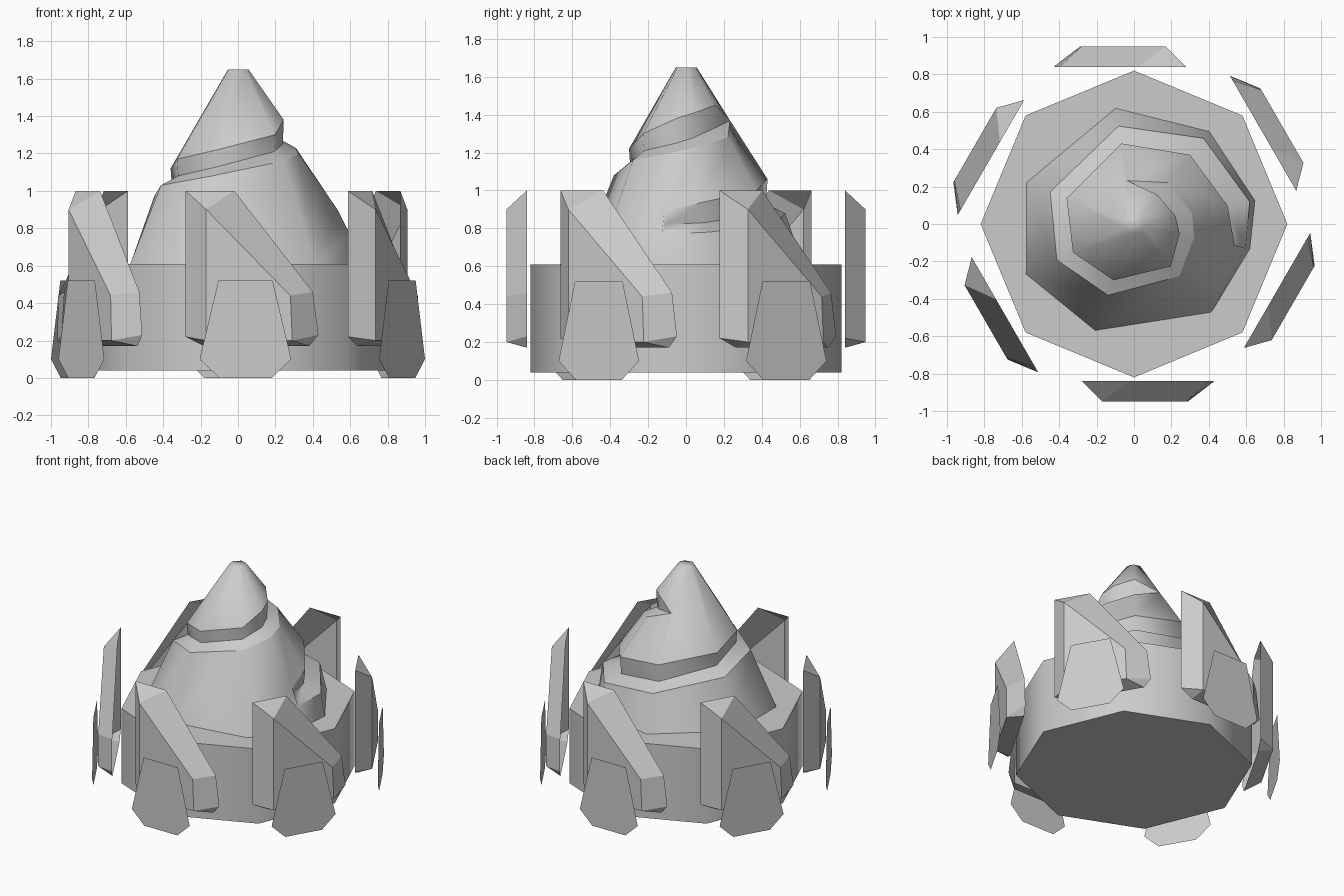
import bpy, bmesh
from math import radians, cos, sin, pi
from mathutils import Matrix, Vector

cube = bpy.data.objects.get("Cube")
if cube:
    bpy.data.objects.remove(cube)

grey = bpy.data.materials.new("light_grey")
grey.use_nodes = True
grey.diffuse_color = (0.6, 0.6, 0.6, 1)
grey.node_tree.nodes["Principled BSDF"].inputs["Base Color"].default_value = grey.diffuse_color


def add_object(name, bm, smooth_angle=0.0, sharp=()):
    """Turn a bmesh into an object; edges above the angle or listed stay sharp."""
    for f in bm.faces:
        f.smooth = smooth_angle > 0
    for e in bm.edges:
        e.smooth = e.calc_face_angle(pi) < smooth_angle
    for e in sharp:
        e.smooth = False
    mesh = bpy.data.meshes.new(name)
    bm.to_mesh(mesh)
    bm.free()
    mesh.materials.append(grey)
    obj = bpy.data.objects.new(name, mesh)
    bpy.context.collection.objects.link(obj)
    return obj


def polar(angle, r, z):
    return Vector((r * cos(radians(angle)), r * sin(radians(angle)), z))


# Octagonal drum
bm = bmesh.new()
bmesh.ops.create_cone(bm, cap_ends=True, segments=8, radius1=0.82, radius2=0.82,
                      depth=0.57, matrix=Matrix.Translation((0, 0, 0.325)))
add_object("base_drum", bm, radians(60))

# Spiral cone: foot ring, then a rising ledge with a wall behind it
angles = [-12, 11, 51, 99, 159, 205, 250, 311]
foot_radii = [0.635, 0.66, 0.64, 0.63, 0.62, 0.64, 0.61, 0.63]
# ledge radius, ledge height, wall radius, wall top
steps = [(0.61, 0.77, 0.55, 0.89), (0.63, 0.78, 0.51, 0.94), (0.59, 0.82, 0.476, 1.0),
         (0.53, 0.88, 0.436, 1.06), (0.48, 0.97, 0.386, 1.12), (0.455, 1.03, 0.36, 1.17),
         (0.405, 1.08, 0.32, 1.22), (0.37, 1.16, 0.3, 1.3), (0.33, 1.2, 0.25, 1.38),
         (0.315, 1.23, 0.225, 1.41), (0.285, 1.28, 0.2, 1.45)]
bm = bmesh.new()
foot = [bm.verts.new(polar(a, r, 0.6)) for a, r in zip(angles, foot_radii)]
tip = [bm.verts.new(polar(a, 0.057, 1.65)) for a in angles]
ledge, groove, rim = [], [], []
for k, (ra, za, rc, zc) in enumerate(steps):
    a = angles[k % 8]
    ledge.append(bm.verts.new(polar(a, ra, za)))
    groove.append(bm.verts.new(polar(a, rc * 0.98, za + 0.05)))
    rim.append(bm.verts.new(polar(a, rc, zc)))
end = bm.verts.new(polar(angles[3], 0.235, 1.37))
for line in (ledge, groove, rim):
    line.append(end)


def face(*verts):
    unique = list(dict.fromkeys(verts))
    if len(unique) > 2:
        bm.faces.new(unique)


for k in range(7):
    face(foot[k], foot[k + 1], ledge[k + 1], ledge[k])
face(foot[7], foot[0], ledge[0], rim[0])
face(foot[7], rim[0], ledge[8], ledge[7])
face(ledge[0], groove[0], rim[0])
for k in range(11):
    face(ledge[k], ledge[k + 1], groove[k + 1], groove[k])
    face(groove[k], groove[k + 1], rim[k + 1], rim[k])
    if k < 3:
        face(rim[k], rim[k + 1], ledge[k + 9], ledge[k + 8])
    elif k == 3:
        face(rim[3], rim[4], tip[4], end)
        face(end, tip[4], tip[3])
    else:
        face(rim[k], rim[k + 1], tip[(k + 1) % 8], tip[k % 8])
face(*tip)
sharp = [bm.edges.get(p) for line in (ledge, groove, rim) for p in zip(line, line[1:])]
add_object("spiral_cone", bm, radians(60), [e for e in sharp if e])

# Six open-backed fins with a flat shield plate in front of each
inner = [(-0.28, 1.0), (-0.02, 1.0), (0.40, 0.46), (0.43, 0.23),
         (0.38, 0.17), (-0.18, 0.17), (-0.28, 0.22)]
outer = [(-0.17, 0.9), (0.28, 0.44), (0.29, 0.2), (-0.17, 0.2)]
shield = [(0.185, 0.52), (-0.105, 0.52), (-0.205, 0.1), (-0.1, 0), (0.18, 0), (0.285, 0.1)]

for i in range(6):
    turn = Matrix.Rotation(radians(60 * i), 4, 'Z')
    bm = bmesh.new()
    n = [bm.verts.new((x, -0.84, z)) for x, z in inner]
    o = [bm.verts.new((x, -0.948, z)) for x, z in outer]
    for loop in ([n[0], n[1], o[0]], [n[1], n[2], o[1], o[0]], [n[2], n[3], o[2], o[1]],
                 [n[3], n[4], o[2]], [n[4], n[5], o[3], o[2]], [n[5], n[6], o[3]],
                 [n[6], n[0], o[0], o[3]], o):
        bm.faces.new(loop[::-1])
    bm.transform(turn)
    add_object(f"fin_{i + 1}", bm)

    bm = bmesh.new()
    bm.faces.new([bm.verts.new((x, -0.99, z)) for x, z in shield])
    bm.normal_update()
    if bm.faces[:][0].normal.y > 0:
        bmesh.ops.reverse_faces(bm, faces=bm.faces[:])
    bm.transform(turn)
    add_object(f"shield_plate_{i + 1}", bm)
